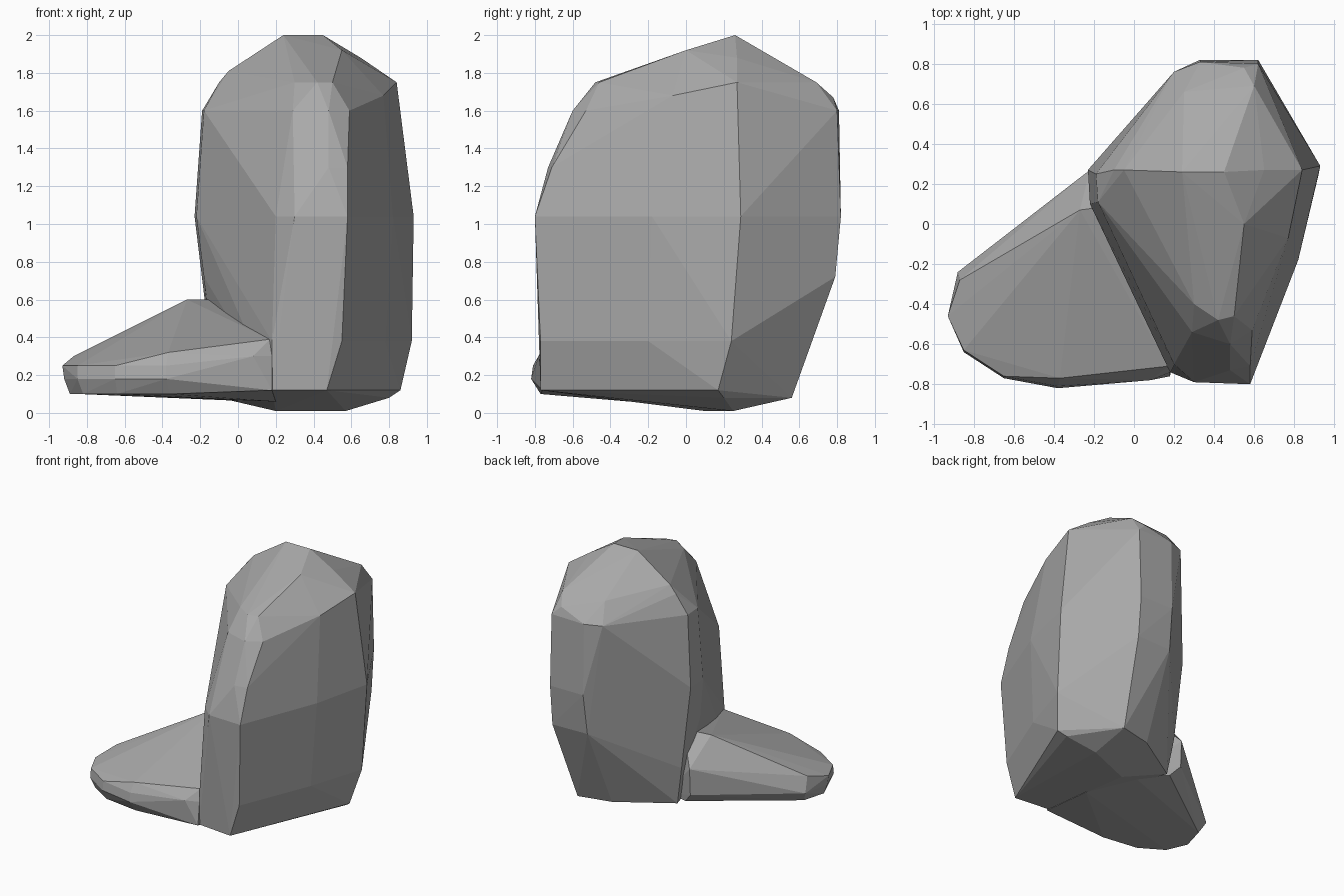
import bpy
import bmesh
from mathutils import Vector

# Remove only the default object
default_cube = bpy.data.objects.get("Cube")
if default_cube is not None:
    bpy.data.objects.remove(default_cube, do_unlink=True)

# Single stone colour
STONE_COLOUR = (0.40, 0.40, 0.40, 1.0)
stone = bpy.data.materials.new("stone grey")
stone.use_nodes = True
stone.diffuse_color = STONE_COLOUR
shader = next(n for n in stone.node_tree.nodes if n.type == 'BSDF_PRINCIPLED')
shader.inputs["Base Color"].default_value = STONE_COLOUR
shader.inputs["Roughness"].default_value = 0.9

CENTIMETRE = 0.01


def chiselled_rock(name, levels, loose_corners):
    """Wrap a faceted skin around corners grouped by height (in hundredths)."""
    corners = [(x, y, height) for height, ring in levels.items() for x, y in ring]
    corners += loose_corners

    bm = bmesh.new()
    for corner in corners:
        bm.verts.new(Vector(corner) * CENTIMETRE)
    bmesh.ops.convex_hull(bm, input=bm.verts[:], use_existing_faces=False)

    # Drop corners that ended up inside the skin
    inner = [v for v in bm.verts if not v.link_faces]
    bmesh.ops.delete(bm, geom=inner, context='VERTS')

    # Merge nearly coplanar triangles into broad flat facets
    bmesh.ops.dissolve_limit(bm, angle_limit=0.04,
                             verts=bm.verts[:], edges=bm.edges[:])
    bmesh.ops.recalc_face_normals(bm, faces=bm.faces[:])

    mesh = bpy.data.meshes.new(name)
    bm.to_mesh(mesh)
    bm.free()
    mesh.materials.append(stone)
    for polygon in mesh.polygons:
        polygon.use_smooth = False
    rock = bpy.data.objects.new(name, mesh)
    bpy.context.scene.collection.objects.link(rock)
    return rock


# Upright boulder: rings run from the front edge round the right flank to the back
boulder_levels = {
    # underside and foot
    1: [(20, 10), (57, 25)],
    8: [(80, 20), (56, 56), (30, 50), (-10, 25)],
    12: [(18, -74), (47, -77), (66, -30), (86, 17)],
    # lower flanks
    38: [(18, -74), (55, -77), (78, -20), (92, 24), (60, 65), (30, 63), (-15, 27)],
    # widest girth
    72: [(62, 79), (32, 78), (-19, 27), (-18, 8)],
    104: [(20, -70), (30, -79), (58, -80), (82, -18), (93, 29),
          (62, 82), (33, 82), (-23, 27), (-22, 10)],
    # shoulders
    130: [(27, -62), (48, -73), (58, -71), (90, 26)],
    160: [(29, -54), (48, -60), (59, -53), (62, 80), (33, 81),
          (20, 76), (-19, 25), (-18, 11)],
    # sloping crown
    175: [(30, -40), (42, -48), (50, -46), (84, 27), (60, 69), (25, 66), (-10, 27)],
    200: [(24, 26), (45, 26)],
}
boulder_crown = [
    (77, -7, 168), (65, 27, 188), (-5, 27, 181), (55, 0, 192), (30, 0, 191),
    (55, 78, 167),
]
chiselled_rock("upright_boulder", boulder_levels, boulder_crown)

# Low ledge: a wedge that rises towards the boulder and continues into it
ledge_levels = {
    # underside
    6: [(20, -30), (10, 10)],
    10: [(-89, -46), (-82, -62), (-64, -73), (-36, -77), (-84, -28), (-15, 22)],
    # outer rim
    18: [(-92, -46), (-85, -64), (-65, -77), (-38, -82), (-88, -24), (-22, 26)],
    25: [(-93, -46), (-85, -63), (-65, -76), (-38, -81)],
    # upper face
    30: [(-87, -28), (8, -78), (18, -74)],
    39: [(-64, -17), (17, -71), (-22, 27)],
    60: [(-27, 7), (-5, 10)],
}
ledge_joint = [(-37, -77, 32), (18, -76, 12), (25, -40, 45)]
chiselled_rock("low_ledge", ledge_levels, ledge_joint)
